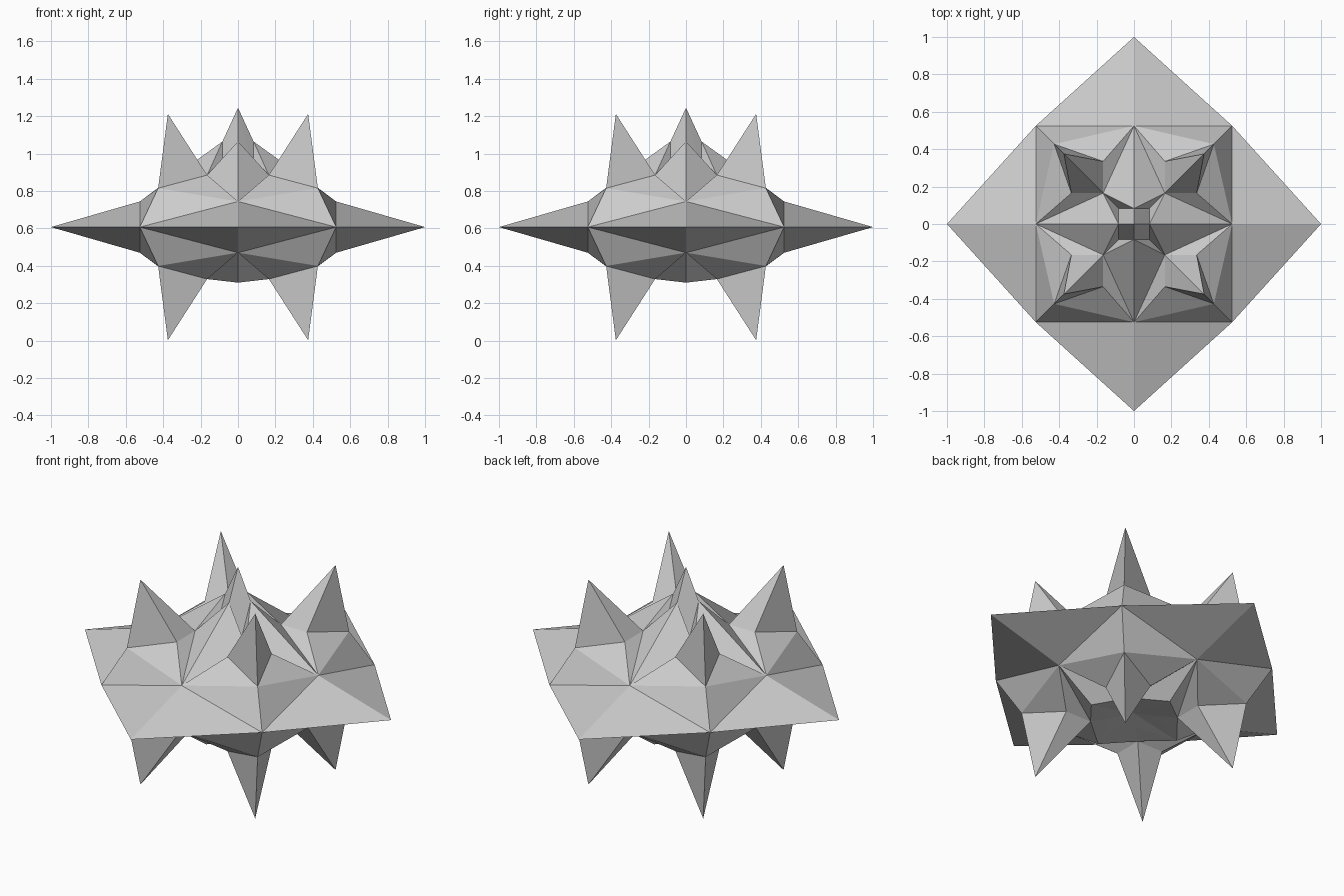
import bpy, bmesh

if "Cube" in bpy.data.objects:
    bpy.data.objects.remove(bpy.data.objects["Cube"])

MID = 0.607  # height of the equator


def cap(ridge_end, pit, centre):
    """Facets of one eighth of a half star (x >= y >= 0), heights relative to the equator."""
    tip, corner = (1, 0, 0), (0.525, 0.525, 0)
    shoulder = (0.525, 0, 0.137)
    knee = (0.427, 0.427, 0.208)
    spike = (0.375, 0.375, 0.605)
    inner = (0.335, 0.165, 0.278)
    valley = (0.165, 0.165, 0.278)
    return [
        # flat horizontal point
        (tip, corner, shoulder),
        # body around the corner spike
        (shoulder, corner, knee), (shoulder, knee, inner), (shoulder, inner, valley),
        # corner spike
        (spike, knee, inner), (spike, inner, valley),
        # ridged arm and its centre
        (shoulder, valley, ridge_end), (ridge_end, valley, pit), (centre, ridge_end, pit),
    ]


# upper half carries a centre spike, lower half a shallow recess
halves = [
    (1, cap((0.083, 0, 0.458), (0.083, 0.083, 0.28), (0, 0, 0.638))),
    (-1, cap((0.298, 0, 0.297), (0.083, 0.083, 0.26), (0, 0, 0.24))),
]

# repeat each eighth by mirroring in x, y and the diagonal
bm = bmesh.new()
for sz, facets in halves:
    for sx in (1, -1):
        for sy in (1, -1):
            for swap in (False, True):
                for facet in facets:
                    pts = [(y, x, z) if swap else (x, y, z) for x, y, z in facet]
                    bm.faces.new([bm.verts.new((sx * x, sy * y, MID + sz * z)) for x, y, z in pts])

# weld into one closed solid
bmesh.ops.remove_doubles(bm, verts=bm.verts, dist=0.0005)
bmesh.ops.recalc_face_normals(bm, faces=bm.faces)
mesh = bpy.data.meshes.new("spiked_star")
bm.to_mesh(mesh)
bm.free()
bpy.context.collection.objects.link(bpy.data.objects.new("spiked_star", mesh))
